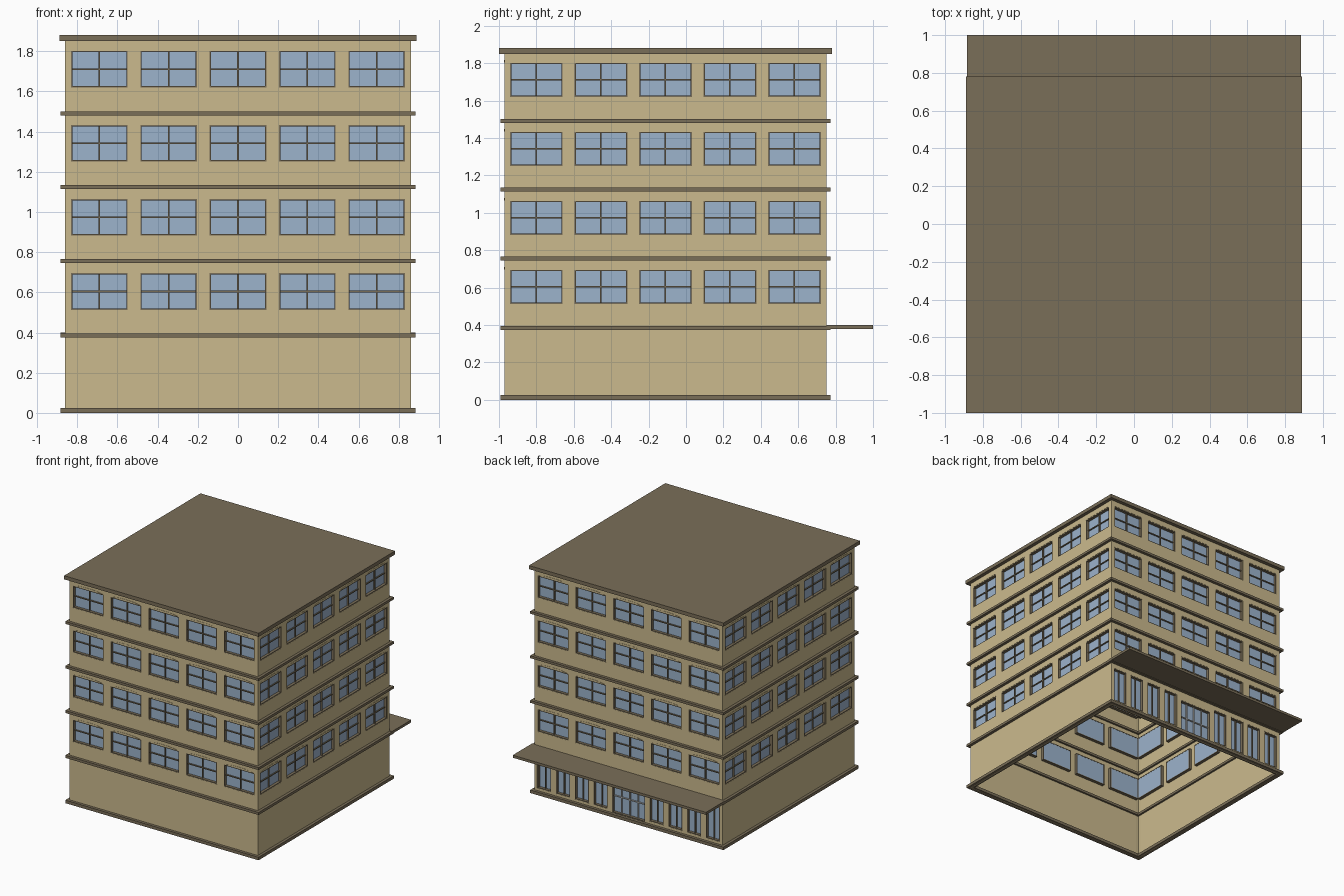
import bpy, bmesh, math
from mathutils import Matrix, Vector

if "Cube" in bpy.data.objects:
    bpy.data.objects.remove(bpy.data.objects["Cube"])

H = 0.86                      # half width of the square wall plan
CY = -0.11                    # plan centre in y
DEPTH = 0.03                  # window recess


def material(name, rgb):
    m = bpy.data.materials.new(name)
    lin = [((c / 255 + 0.055) / 1.055) ** 2.4 for c in rgb]
    m.diffuse_color = (*lin, 1)
    m.use_nodes = True
    m.node_tree.nodes["Principled BSDF"].inputs["Base Color"].default_value = m.diffuse_color
    return m


TAN = material("tan_wall", (203, 186, 141))
BROWN = material("brown_trim", (122, 110, 88))
BLUE = material("blue_glass", (156, 179, 204))
GREY = material("light_grey_bar", (190, 190, 185))

parts = {}


def mesh(name, mat):
    if name not in parts:
        parts[name] = (bmesh.new(), mat)
    return parts[name][0]


def place(side, u, d, z):
    """Wall coordinates (along, inward, up) to world; 0 = front, 1 = right, 2 = back, 3 = left."""
    p = Matrix.Rotation(side * math.pi / 2, 3, 'Z') @ Vector((u, d - H, z))
    return p + Vector((0, CY, 0))


def box(name, mat, side, u, d, z):
    bm = mesh(name, mat)
    v = bmesh.ops.create_cube(bm, size=1)["verts"]
    for w in v:
        w.co = place(side, *(r[0] + (c + 0.5) * (r[1] - r[0]) for c, r in zip(w.co, (u, d, z))))


def window(side, u0, u1, z0, z1, cols, rows, bar_mat=BROWN, bar_name="window_bars"):
    t = 0.007
    # surround lining the recess
    for a, b in ((u0, u0 + t), (u1 - t, u1)):
        box("window_surrounds", BROWN, side, (a, b), (0.001, DEPTH), (z0, z1))
    for a, b in ((z0, z0 + t), (z1 - t, z1)):
        box("window_surrounds", BROWN, side, (u0 + t, u1 - t), (0.001, DEPTH), (a, b))
    # pane and glazing bars
    box("window_glass", BLUE, side, (u0 + t, u1 - t), (DEPTH - 0.006, DEPTH - 0.001), (z0 + t, z1 - t))
    for i in range(1, cols):
        c = u0 + (u1 - u0) * i / cols
        box(bar_name, bar_mat, side, (c - 0.004, c + 0.004), (0.014, DEPTH - 0.005), (z0 + t, z1 - t))
    for i in range(1, rows):
        c = z0 + (z1 - z0) * i / rows
        box(bar_name, bar_mat, side, (u0 + t, u1 - t), (0.015, DEPTH - 0.005), (c - 0.004, c + 0.004))


def lintel(side, u, z):
    """Shallow arched plate above a window."""
    bm = mesh("window_lintels", TAN)
    pts = [(-0.13, 0), (0.13, 0), (0.09, 0.008), (0.04, 0.013), (-0.04, 0.013), (-0.09, 0.008)]
    out = [bm.verts.new(place(side, u + a, -0.002, z + b)) for a, b in pts]
    back = [bm.verts.new(place(side, u + a, 0.001, z + b)) for a, b in pts]
    bm.faces.new(out)
    for i in range(len(pts)):
        j = (i + 1) % len(pts)
        bm.faces.new((out[i], back[i], back[j], out[j]))


def wall(side, holes):
    """Wall sheet split on the hole edges, leaving the holes open."""
    bm = mesh("walls", TAN)
    us = sorted({-H, H} | {round(h[i], 4) for h in holes for i in (0, 1)})
    zs = sorted({0.0, 1.855} | {round(h[i], 4) for h in holes for i in (2, 3)})
    for a, b in zip(us, us[1:]):
        for c, e in zip(zs, zs[1:]):
            mu, mz = (a + b) / 2, (c + e) / 2
            if any(h[0] < mu < h[1] and h[2] < mz < h[3] for h in holes):
                continue
            bm.faces.new([bm.verts.new(place(side, *p)) for p in
                          ((a, 0, c), (b, 0, c), (b, 0, e), (a, 0, e))])


for side in range(4):
    holes = []
    # four upper floors of five windows
    for floor in range(4):
        z = 0.513 + 0.369 * floor
        for i in range(-2, 3):
            u = 0.345 * i
            holes.append((u - 0.141, u + 0.141, z, z + 0.182))
            window(side, *holes[-1], 2, 2)
            lintel(side, u, z + 0.183)
    # shop front on the back: narrow windows either side of a wide door
    if side == 2:
        for s in (-1, 1):
            for i in range(4):
                u = s * (0.255 + 0.172 * i)
                holes.append((u - 0.064, u + 0.064, 0.045, 0.335))
                window(side, *holes[-1], 2, 1)
        holes.append((-0.15, 0.15, 0.026, 0.30))
        window(side, *holes[-1], 4, 2, GREY, "door_bars")
    wall(side, holes)
    # floor bands, each a ring of four butted lengths
    for z0, z1 in ((0, 0.025), (0.374, 0.395), (0.745, 0.765), (1.114, 1.134), (1.481, 1.501)):
        box("floor_bands", BROWN, side, (-H - 0.023, H - 0.02), (-0.023, 0.02), (z0, z1))

# flat roof and entrance canopy
box("roof_slab", BROWN, 0, (-0.889, 0.889), (-0.03, 2 * H + 0.03), (1.85, 1.88))
box("entrance_canopy", BROWN, 2, (-0.883, 0.883), (-0.25, 0.0), (0.378, 0.399))

for name, (bm, mat) in parts.items():
    if name == "walls":
        bmesh.ops.remove_doubles(bm, verts=bm.verts, dist=0.0005)
    else:
        bmesh.ops.recalc_face_normals(bm, faces=bm.faces)
    me = bpy.data.meshes.new(name)
    bm.to_mesh(me)
    bm.free()
    me.materials.append(mat)
    ob = bpy.data.objects.new(name, me)
    bpy.context.collection.objects.link(ob)
    if name == "walls":
        mod = ob.modifiers.new("thickness", 'SOLIDIFY')
        mod.thickness = 0.005
        mod.offset = -1
